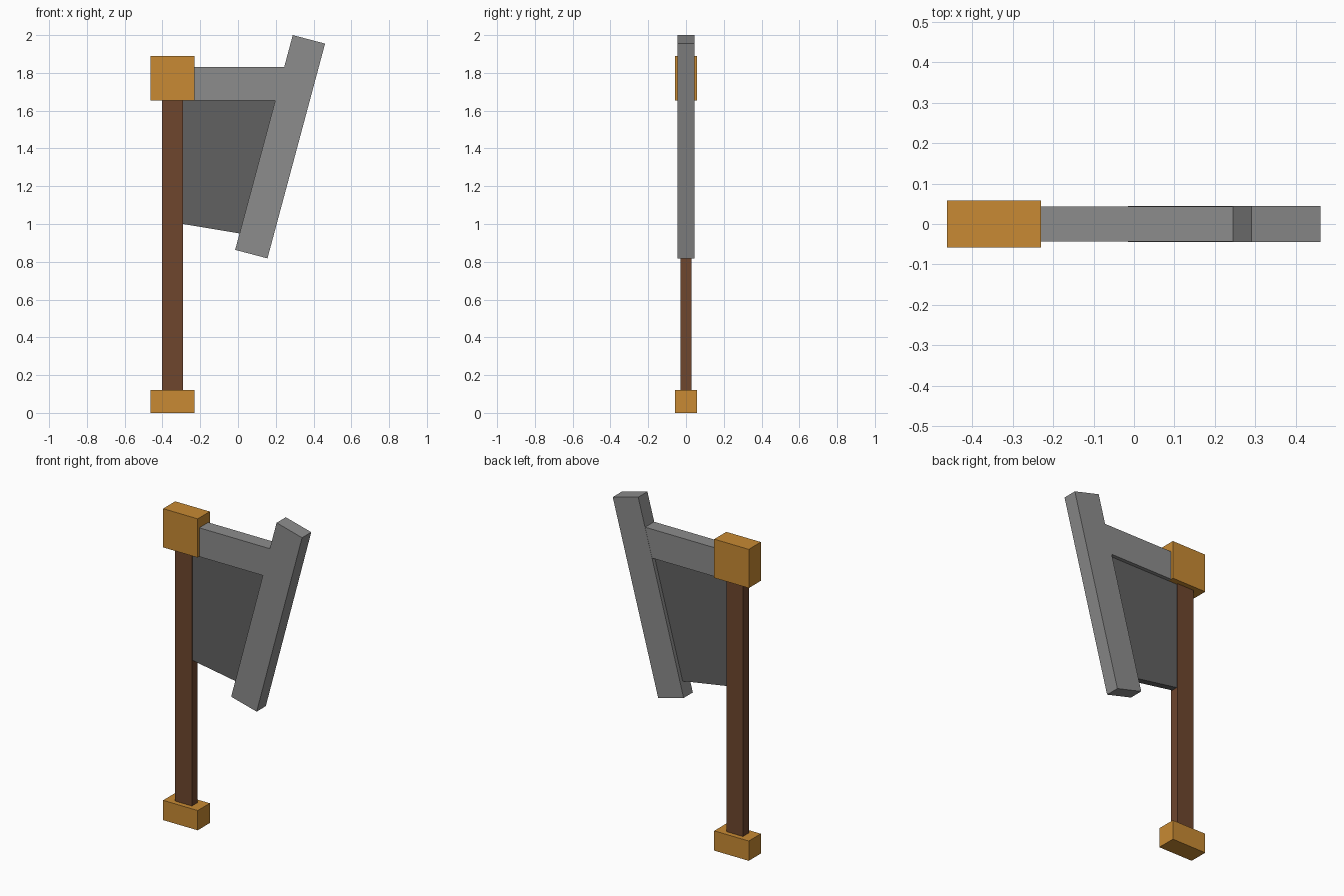
import bpy
import bmesh

cube = bpy.data.objects.get("Cube")
if cube:
    bpy.data.objects.remove(cube, do_unlink=True)


def material(name, r, g, b):
    m = bpy.data.materials.new(name)
    m.use_nodes = True
    m.diffuse_color = (r, g, b, 1)
    bsdf = next(n for n in m.node_tree.nodes if n.type == 'BSDF_PRINCIPLED')
    bsdf.inputs["Base Color"].default_value = (r, g, b, 1)
    return m


gold = material("golden_orange", 0.58, 0.255, 0.033)
wood = material("dark_brown", 0.158, 0.061, 0.027)
steel = material("light_grey", 0.265, 0.265, 0.265)
iron = material("dark_grey", 0.12, 0.12, 0.12)


def slab(name, outline, half, mat):
    """Extrude an (x, z) outline evenly to both sides of y = 0."""
    bm = bmesh.new()
    face = bm.faces.new([bm.verts.new((x, -half, z)) for x, z in outline])
    new = bmesh.ops.extrude_face_region(bm, geom=[face])["geom"]
    verts = [v for v in new if isinstance(v, bmesh.types.BMVert)]
    bmesh.ops.translate(bm, verts=verts, vec=(0, 2 * half, 0))
    bmesh.ops.recalc_face_normals(bm, faces=bm.faces)
    me = bpy.data.meshes.new(name)
    bm.to_mesh(me)
    bm.free()
    me.materials.append(mat)
    ob = bpy.data.objects.new(name, me)
    bpy.context.collection.objects.link(ob)
    return ob


def block(name, x0, x1, z0, z1, half, mat):
    return slab(name, [(x0, z0), (x1, z0), (x1, z1), (x0, z1)], half, mat)


# Shaft with its two end caps
block("pommel", -0.462, -0.23, 0.0, 0.12, 0.058, gold)
block("handle", -0.402, -0.29, 0.12, 1.655, 0.028, wood)
block("head_block", -0.462, -0.23, 1.655, 1.89, 0.058, gold)

# Arm joining the head block to the slanted blade
slab("arm", [(-0.23, 1.655), (0.25, 1.655), (0.30, 1.83), (-0.23, 1.83)], 0.043, steel)
slab("blade", [(-0.015, 0.863), (0.156, 0.818), (0.461, 1.955), (0.29, 2.0)], 0.044, steel)

# Thin dark plate filling the space between handle and blade
slab("web_plate", [(-0.29, 1.0), (0.05, 0.943), (0.24, 1.655), (-0.29, 1.655)], 0.02, iron)
